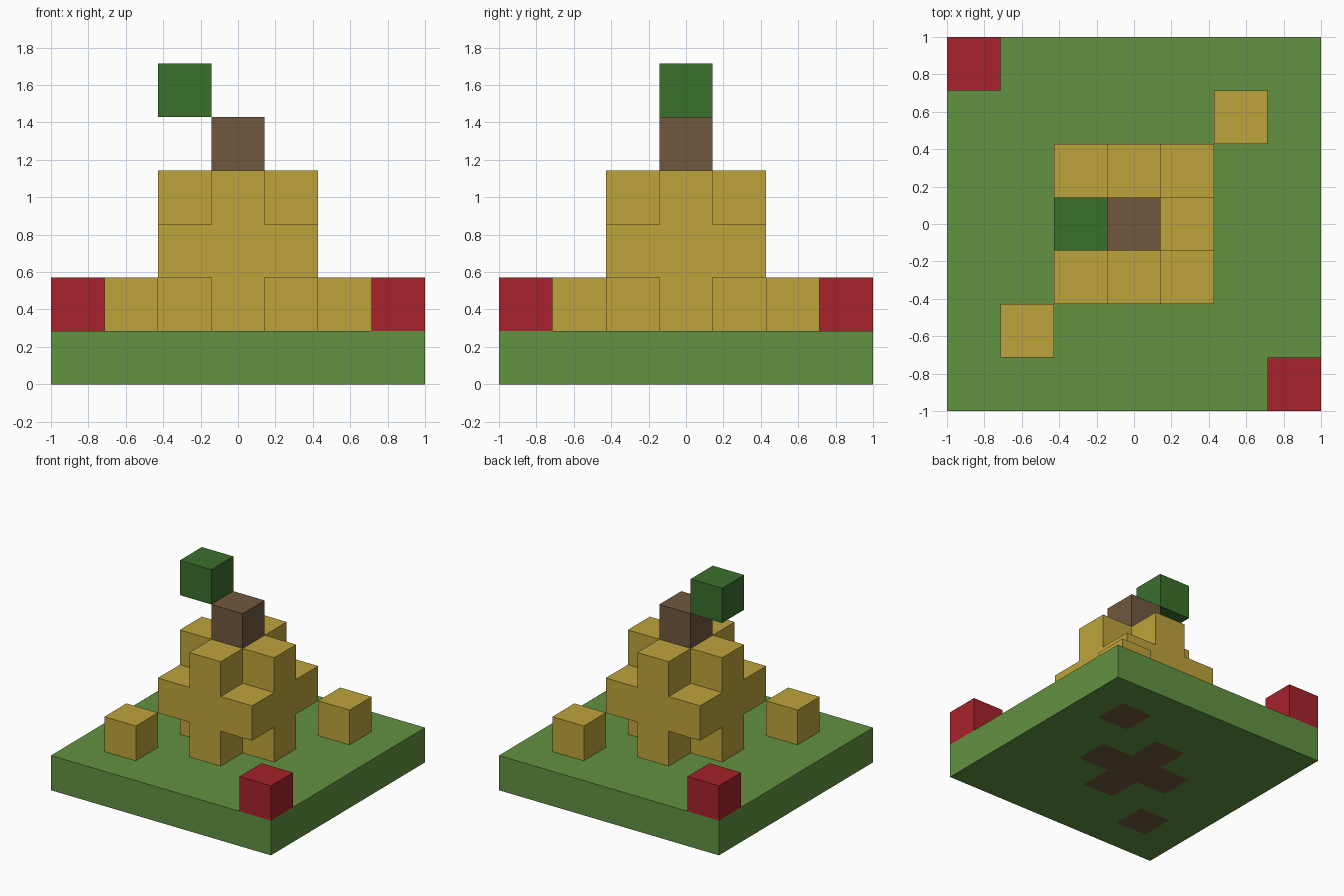
import bpy
import bmesh
from mathutils import Vector

cube = bpy.data.objects.get("Cube")
if cube:
    bpy.data.objects.remove(cube, do_unlink=True)

N = 3                      # cells on each side of the centre
S = 2 / (2 * N + 1)        # block size


def material(name, rgb):
    mat = bpy.data.materials.new(name)
    mat.use_nodes = True
    mat.diffuse_color = (*rgb, 1)
    bsdf = next(n for n in mat.node_tree.nodes if n.type == 'BSDF_PRINCIPLED')
    bsdf.inputs["Base Color"].default_value = (*rgb, 1)
    return mat


def blocks(name, cells, mat):
    """Closed solid made of unit blocks, without faces between its own blocks."""
    cells = set(cells)
    bm = bmesh.new()
    for cell in cells:
        centre = Vector(cell) + Vector((0, 0, 0.5))
        for axis in range(3):
            for sign in (-1, 1):
                n = Vector((0, 0, 0))
                n[axis] = sign
                if tuple(int(a + b) for a, b in zip(cell, n)) in cells:
                    continue
                u = Vector((0, 0, 0))
                u[(axis + 1) % 3] = 0.5
                v = n.cross(u)
                mid = centre + n / 2
                bm.faces.new([bm.verts.new((mid + c) * S)
                              for c in (-u - v, u - v, u + v, v - u)])
    bmesh.ops.remove_doubles(bm, verts=bm.verts, dist=S / 100)
    mesh = bpy.data.meshes.new(name)
    bm.to_mesh(mesh)
    bm.free()
    mesh.materials.append(mat)
    obj = bpy.data.objects.new(name, mesh)
    bpy.context.collection.objects.link(obj)
    return obj


grass = material("grass green", (0.122, 0.287, 0.054))
gold = material("golden yellow", (0.515, 0.371, 0.045))
red = material("red", (0.381, 0.016, 0.025))
brown = material("brown", (0.162, 0.098, 0.048))
leaf = material("dark green", (0.045, 0.162, 0.027))

near = (-1, 0, 1)
square = [(x, y) for x in near for y in near]
cross = [(x, y) for x, y in square if x * y == 0]
outliers = {"front": (-2, -2), "back": (2, 2)}

# Ground slab with brown blocks set flush below the yellow ones
roots = cross + list(outliers.values())
span = range(-N, N + 1)
blocks("ground", [(x, y, 0) for x in span for y in span
                  if (x, y) not in roots], grass)
blocks("ground_inlays", [(x, y, 0) for x, y in roots], brown)

# Rounded yellow body: cross, full square, cross
blocks("body", [(x, y, z) for z, layer in enumerate((cross, square, cross), 1)
                for x, y in layer], gold)

# Stem and offset leaf block
blocks("stem", [(0, 0, 4)], brown)
blocks("leaf", [(-1, 0, 5)], leaf)

# Loose yellow blocks and red corner blocks
for side, (x, y) in outliers.items():
    blocks(side + "_small_block", [(x, y, 1)], gold)
for side, s in (("front", 1), ("back", -1)):
    blocks(side + "_corner_block", [(s * N, -s * N, 1)], red)
